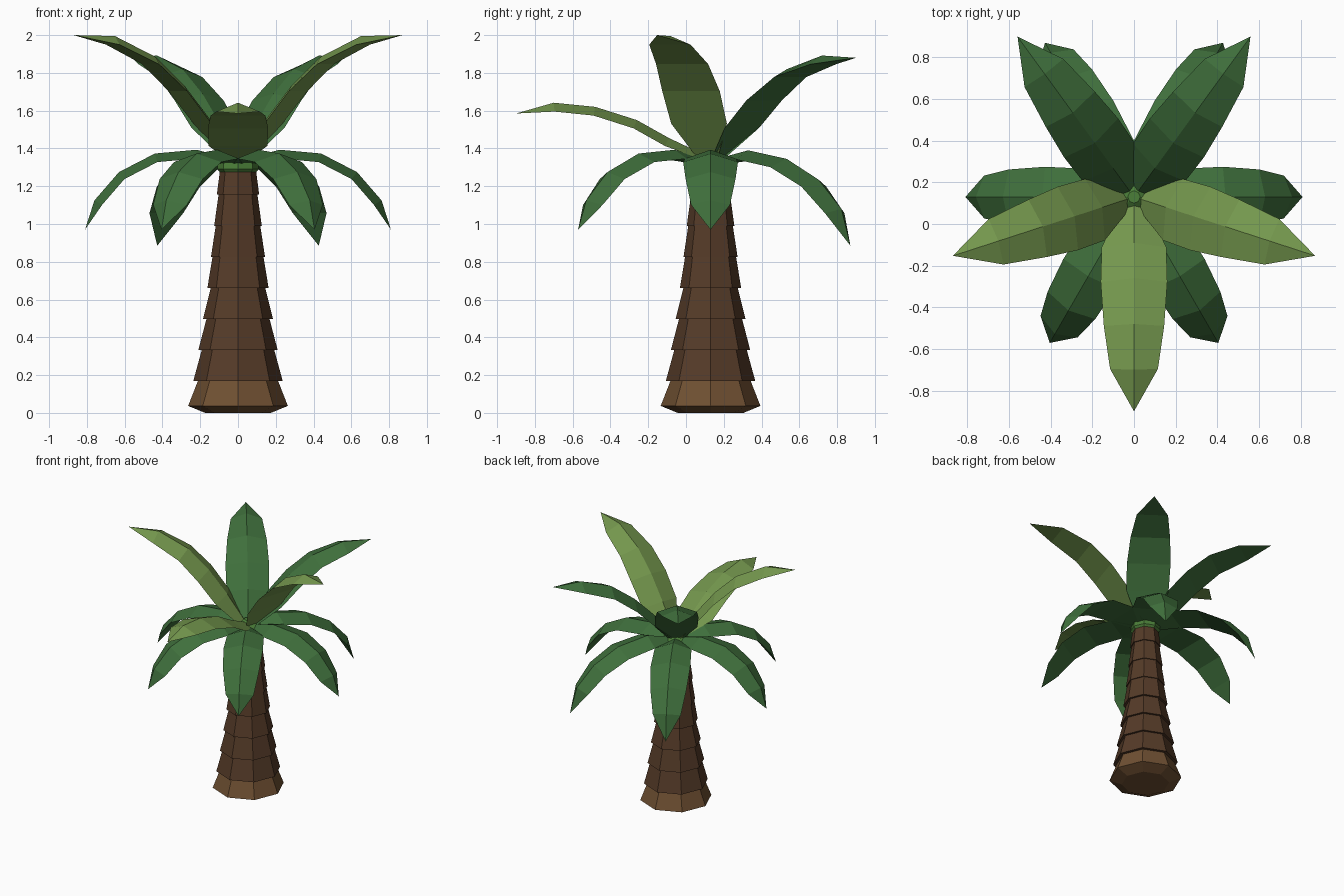
import bpy, bmesh, math
from mathutils import Vector

if "Cube" in bpy.data.objects:
    bpy.data.objects.remove(bpy.data.objects["Cube"])

CY = 0.13  # the trunk stands slightly behind the origin


def material(name, rgb):
    m = bpy.data.materials.new(name)
    m.diffuse_color = (*rgb, 1)
    m.use_nodes = True
    m.node_tree.nodes["Principled BSDF"].inputs["Base Color"].default_value = m.diffuse_color
    return m


BARK = material("bark", (0.09, 0.043, 0.021))
ROOT = material("root_bark", (0.16, 0.08, 0.032))
GREEN = material("dark_green", (0.05, 0.16, 0.045))
LIGHT = material("light_green", (0.175, 0.31, 0.075))
BUD = material("bud_green", (0.07, 0.21, 0.04))


def make_object(name, bm, mat):
    bmesh.ops.recalc_face_normals(bm, faces=bm.faces)
    me = bpy.data.meshes.new(name)
    bm.to_mesh(me)
    bm.free()
    me.materials.append(mat)
    ob = bpy.data.objects.new(name, me)
    bpy.context.collection.objects.link(ob)
    return ob


def loft(name, rings, mat, tip=None):
    """Skin closed rings of points, capping the start and ending in a cap or tip."""
    bm = bmesh.new()
    vs = [[bm.verts.new(p) for p in ring] for ring in rings]
    n = len(vs[0])
    for a, b in zip(vs, vs[1:]):
        for i in range(n):
            j = (i + 1) % n
            bm.faces.new((a[i], a[j], b[j], b[i]))
    bm.faces.new(vs[0][::-1])
    if tip is None:
        bm.faces.new(vs[-1])
    else:
        t = bm.verts.new(tip)
        for i in range(n):
            bm.faces.new((vs[-1][i], vs[-1][(i + 1) % n], t))
    return make_object(name, bm, mat)


def lathe(name, profile, mat, sides=8):
    rings = [[(r * math.cos(i * math.tau / sides), CY + r * math.sin(i * math.tau / sides), z)
              for i in range(sides)] for r, z in profile]
    return loft(name, rings, mat)


def frond(name, angle, ridge, widths, mat, depth=0.047):
    """Triangular section swept along a ridge given as (radius, height) points."""
    a = math.radians(angle)
    out = Vector((math.cos(a), math.sin(a), 0))
    side = Vector((-math.sin(a), math.cos(a), 0))
    up = Vector((0, 0, 1))
    pts = [Vector((0, CY, 0)) + out * r + up * z for r, z in ridge]
    rings = []
    for i, w in enumerate(widths):
        d = (pts[i + 1] - pts[max(i - 1, 0)]).normalized()
        drop = d.cross(side) * (-depth if i else -0.03)
        if drop.z > 0:
            drop = -drop
        rings.append([pts[i], pts[i] + drop + side * w, pts[i] + drop - side * w])
    return loft(name, rings, mat, pts[-1])


# Root flare and the trunk of overlapping bark rings
lathe("root_flare", [(0.174, 0), (0.264, 0.037), (0.212, 0.17)], ROOT)
flare = [0.237, 0.21, 0.185, 0.162, 0.143, 0.126, 0.112]
step = 0.1645
trunk = []
for i, r in enumerate(flare):
    z = 0.168 + i * step
    trunk += [(r, z), (r - (0.045 if i < 3 else 0.033) + 0.002 * i, z + step)]
lathe("trunk", trunk, BARK)

# Green bud where the fronds meet
lathe("crown_bud", [(0.085, 1.26), (0.11, 1.29), (0.105, 1.33), (0.03, 1.38)], BUD)

# Lower ring of six drooping fronds, the two back ones longer
low = [(0.04, 1.345), (0.22, 1.393), (0.44, 1.373), (0.63, 1.275), (0.76, 1.125), (0.81, 0.97)]
low_back = [(0.04, 1.345), (0.23, 1.39), (0.465, 1.345), (0.66, 1.235), (0.80, 1.08), (0.855, 0.885)]
low_w = [0.06, 0.135, 0.145, 0.132, 0.103]
for k in range(6):
    frond(f"lower_frond_{k + 1}", 60 * k, low_back if k in (1, 2) else low, low_w, GREEN)

# Upper ring of five rising fronds
front = [(0.04, 1.37), (0.22, 1.455), (0.39, 1.55), (0.61, 1.62), (0.83, 1.642), (1.03, 1.585)]
sides = [(0.03, 1.37), (0.16, 1.56), (0.30, 1.735), (0.46, 1.885), (0.685, 1.995), (0.915, 2.0)]
back = [(0.03, 1.37), (0.17, 1.54), (0.32, 1.69), (0.50, 1.82), (0.73, 1.892), (0.952, 1.88)]
up_w = [0.06, 0.155, 0.16, 0.145, 0.115]
frond("upper_frond_front", -90, front, up_w, LIGHT)
for s, label in ((1, "right"), (-1, "left")):
    frond(f"upper_frond_{label}", 90 - s * 108, sides, up_w, LIGHT)
    frond(f"upper_frond_back_{label}", 90 - s * 36, back, up_w, GREEN)
